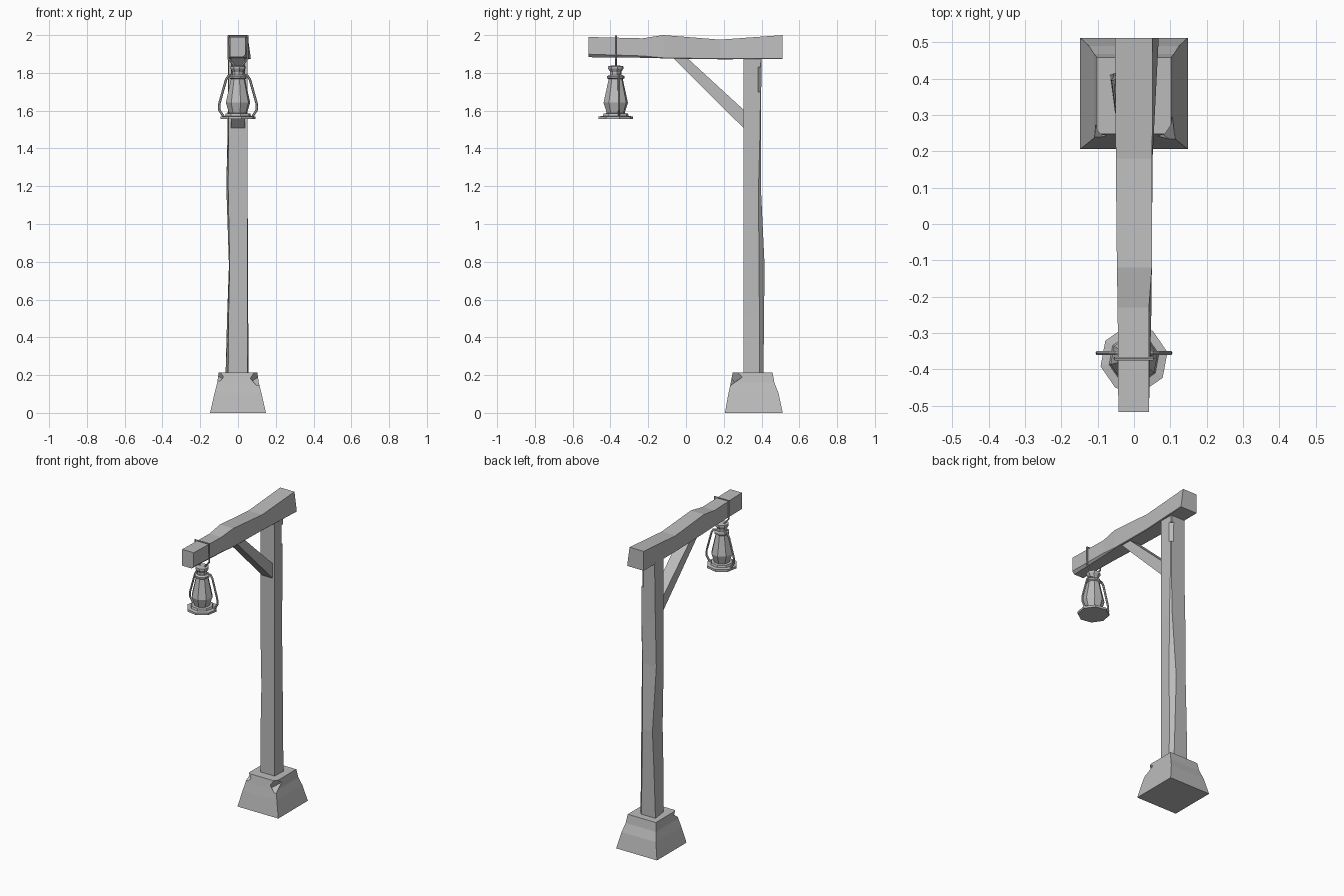
import bpy, bmesh, math
from mathutils import Vector, Euler

if "Cube" in bpy.data.objects:
    bpy.data.objects.remove(bpy.data.objects["Cube"])

GREY = (0.5, 0.5, 0.5, 1)
mat = bpy.data.materials.new("weathered grey")
mat.use_nodes = True
mat.diffuse_color = GREY
mat.node_tree.nodes["Principled BSDF"].inputs["Base Color"].default_value = GREY


def finish(bm, name):
    bmesh.ops.recalc_face_normals(bm, faces=bm.faces)
    mesh = bpy.data.meshes.new(name)
    bm.to_mesh(mesh)
    bm.free()
    mesh.materials.append(mat)
    obj = bpy.data.objects.new(name, mesh)
    bpy.context.collection.objects.link(obj)
    return obj


def loft(name, rings, closed=False):
    """Skin equal-length rings of points; cap the ends unless closed."""
    bm = bmesh.new()
    loops = [[bm.verts.new(p) for p in ring] for ring in rings]
    n = len(loops[0])
    pairs = list(zip(loops, loops[1:]))
    if closed:
        pairs.append((loops[-1], loops[0]))
    for a, b in pairs:
        for i in range(n):
            j = (i + 1) % n
            bm.faces.new((a[i], a[j], b[j], b[i]))
    if not closed:
        bm.faces.new(loops[0])
        bm.faces.new(loops[-1])
    return finish(bm, name)


def chip(obj, place, size, turn):
    """Cut a small tilted block out of an edge."""
    bm = bmesh.new()
    bmesh.ops.create_cube(bm, size=1)
    cutter = finish(bm, "chip_cutter")
    cutter.hide_render = True
    cutter.location, cutter.scale = place, size
    cutter.rotation_euler = Euler([math.radians(a) for a in turn])
    mod = obj.modifiers.new("chip", "BOOLEAN")
    mod.operation, mod.solver, mod.object = "DIFFERENCE", "EXACT", cutter
    bpy.context.view_layer.objects.active = obj
    bpy.ops.object.modifier_apply(modifier=mod.name)
    bpy.data.objects.remove(cutter)


def lathe(name, profile, sides, centre, turn=0):
    """Stack of regular polygons from (radius, height) pairs."""
    rings = []
    for r, z in profile:
        angles = [math.tau * i / sides + turn for i in range(sides)]
        rings.append([(centre[0] + r * math.cos(a), centre[1] + r * math.sin(a), z) for a in angles])
    return loft(name, rings)


def rod(name, points, radius, sides=6, across=Vector((0, 1, 0)), closed=False):
    """Thin bar along a flat path; across is the normal of the path's plane."""
    pts = [Vector(p) for p in points]
    rings = []
    for i, p in enumerate(pts):
        before = pts[i - 1] if i or closed else p
        after = pts[(i + 1) % len(pts)] if i + 1 < len(pts) or closed else p
        side = (after - before).normalized().cross(across)
        rings.append([p + radius * (math.cos(math.tau * k / sides) * side
                                    + math.sin(math.tau * k / sides) * across) for k in range(sides)])
    return loft(name, rings, closed)


# Stone footing, with broken front corners
footing = loft("stone_footing", [
    [(-x, y0, z), (x, y0, z), (x, y1, z), (-x, y1, z)]
    for x, y0, y1, z in [(.148, .206, .512, 0), (.124, .225, .49, .105),
                         (.11, .237, .468, .16), (.102, .248, .458, .215)]])
chip(footing, (.115, .235, .2), (.07, .07, .09), (25, -25, 45))
chip(footing, (-.115, .235, .21), (.06, .05, .07), (25, 25, -40))

# Hewn post: front half-widths, back edges and a worn rear corner per height
post_rings = []
for z, left_front, left_back, right, back, wear in [
        (.2, -.052, -.066, .057, .41, .02), (.5, -.05, -.058, .054, .413, .024),
        (.78, -.044, -.048, .054, .416, .03), (1.2, -.052, -.062, .05, .396, .012),
        (1.5, -.05, -.055, .049, .396, .004), (1.88, -.05, -.052, .048, .4, .004)]:
    post_rings.append([(left_front, .305, z), (.05, .305, z), (right, back - wear, z),
                       (right - wear, back, z), (left_back, back, z)])
post = loft("post", post_rings)
chip(post, (.056, .408, 1.765), (.05, .05, .13), (0, 0, 45))

# Overhead beam: top and bottom heights vary, the rear flares on one side
beam_rings = []
for y, left, right_top, right_low, top, low, wear in [
        (-.517, -.043, .041, .041, 1.99, 1.883, .016), (-.23, -.045, .041, .048, 1.983, 1.88, .01),
        (-.12, -.047, .049, .049, 2.0, 1.877, .003), (.18, -.05, .05, .051, 1.976, 1.872, .003),
        (.512, -.052, .051, .068, 2.0, 1.873, .003)]:
    beam_rings.append([(left, y, low), (right_low - wear, y, low), (right_low, y, low + wear),
                       (right_top, y, top), (left, y, top)])
beam = loft("beam", beam_rings)

# Diagonal brace
loft("brace", [[(x, -.075, 1.885), (x, .0, 1.885), (x, .31, 1.6), (x, .31, 1.503)]
               for x in (-.038, .038)])

# Lantern
hang = (0, -.372)
lathe("lantern_base", [(.094, 1.555), (.094, 1.569), (.07, 1.572), (.066, 1.585), (.045, 1.587)],
      8, hang, math.radians(12))
lathe("lantern_glass", [(.046, 1.58), (.066, 1.642), (.038, 1.768)], 8, hang, math.radians(12))
lathe("lantern_collar", [(.036, 1.765), (.047, 1.772), (.047, 1.782), (.036, 1.79)],
      8, hang, math.radians(12))
lathe("lantern_cap", [(.03, 1.785), (.03, 1.805), (.041, 1.822), (.041, 1.835), (.026, 1.838)],
      8, hang, math.radians(12))

# Side bars of the lantern
for name, s in (("left", 1), ("right", -1)):
    path = [(.074, 1.565), (.1, 1.605), (.098, 1.64), (.063, 1.765), (.05, 1.785), (.02, 1.793)]
    rod(name + "_lantern_bar", [(s * x, -.355, z) for x, z in path], .0065)

# Wire loop over the beam
rod("hanging_loop", [(-.051, -.37, 1.995), (.051, -.37, 1.995), (.051, -.37, 1.875),
                     (.008, -.37, 1.825), (-.008, -.37, 1.825), (-.051, -.37, 1.875)],
    .0055, closed=True)
